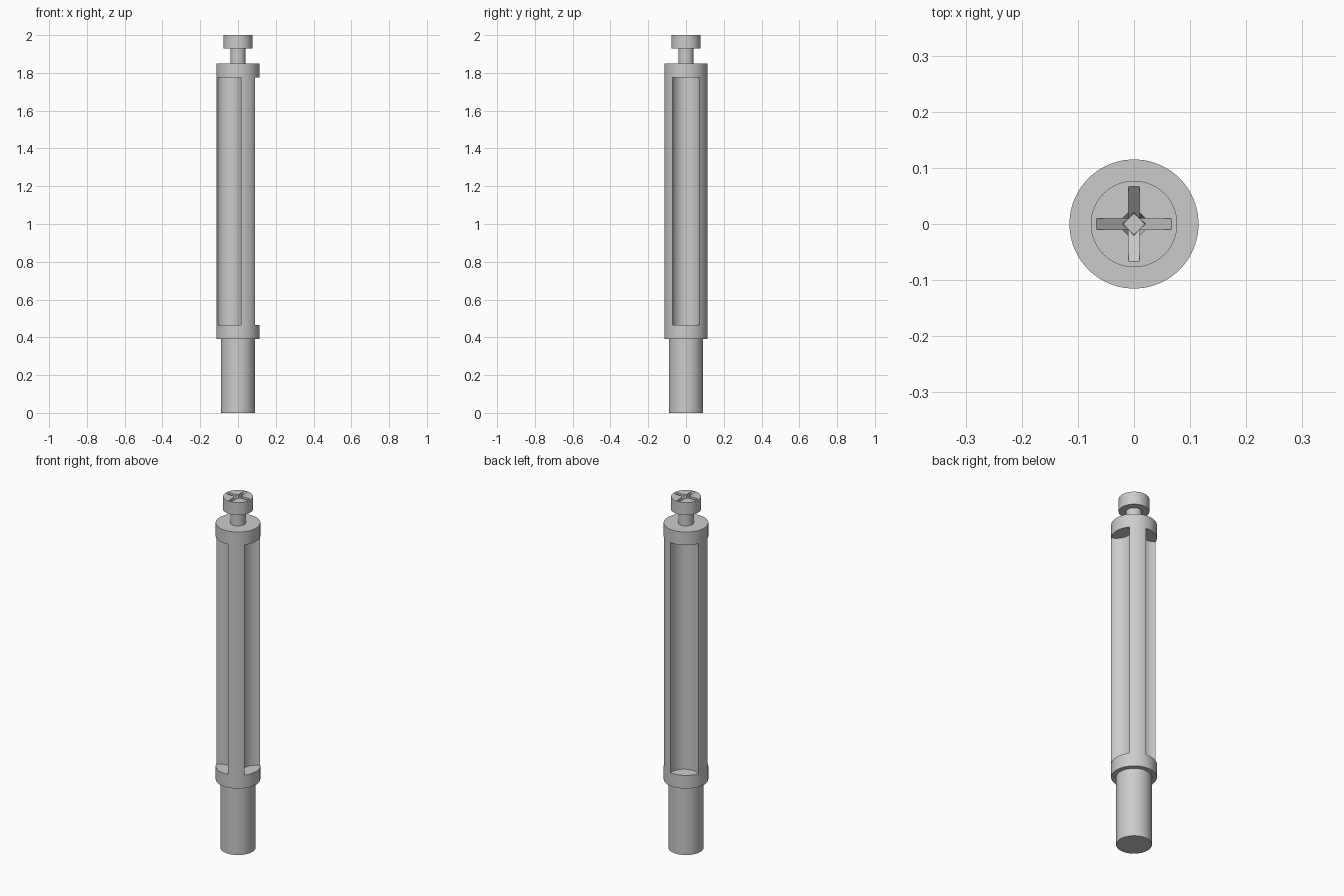
import bpy, bmesh, math

if "Cube" in bpy.data.objects:
    bpy.data.objects.remove(bpy.data.objects["Cube"])

SEG = 96


def make_object(name, bm):
    bmesh.ops.recalc_face_normals(bm, faces=bm.faces)
    mesh = bpy.data.meshes.new(name)
    bm.to_mesh(mesh)
    bm.free()
    obj = bpy.data.objects.new(name, mesh)
    bpy.context.collection.objects.link(obj)
    return obj


def lathe(name, profile):
    """Closed solid of revolution from (radius, z) points, capped at both ends."""
    bm = bmesh.new()
    rings = [[bm.verts.new((r * math.cos(2 * math.pi * i / SEG),
                            r * math.sin(2 * math.pi * i / SEG), z))
              for i in range(SEG)] for r, z in profile]
    for a, b in zip(rings, rings[1:]):
        for i in range(SEG):
            j = (i + 1) % SEG
            bm.faces.new((a[i], a[j], b[j], b[i]))
    bm.faces.new(rings[0])
    bm.faces.new(rings[-1])
    return make_object(name, bm)


def frustum(name, bottom, top):
    """Solid between two matching polygons, each given as (points, z)."""
    bm = bmesh.new()
    a, b = [[bm.verts.new((x, y, z)) for x, y in pts] for pts, z in (bottom, top)]
    n = len(a)
    for i in range(n):
        j = (i + 1) % n
        bm.faces.new((a[i], a[j], b[j], b[i]))
    bm.faces.new(a)
    bm.faces.new(b)
    return make_object(name, bm)


def rect(x, y):
    return [(-x, -y), (x, -y), (x, y), (-x, y)]


def diamond(d):
    return [(-d, 0), (0, -d), (d, 0), (0, d)]


def cut(target, cutter):
    mod = target.modifiers.new("cut", 'BOOLEAN')
    mod.operation = 'DIFFERENCE'
    mod.solver = 'EXACT'
    mod.object = cutter
    bpy.context.view_layer.objects.active = target
    bpy.ops.object.modifier_apply(modifier=mod.name)
    bpy.data.objects.remove(cutter)


# Barrel: plain lower shank and wide body
barrel = lathe("barrel", [(0.09, 0), (0.09, 0.39), (0.115, 0.39), (0.115, 1.85)])

# Three round flutes between the end collars
for k in range(3):
    bm = bmesh.new()
    bmesh.ops.create_cone(bm, cap_ends=True, segments=SEG, radius1=0.0758,
                          radius2=0.0758, depth=1.31)
    a = math.radians(120 * k)
    bmesh.ops.translate(bm, verts=bm.verts,
                        vec=(0.115 * math.cos(a), 0.115 * math.sin(a), 1.12))
    cut(barrel, make_object("flute_cutter", bm))

# Screw: neck and head
screw = lathe("screw", [(0.04, 1.81), (0.04, 1.928), (0.077, 1.928), (0.077, 2.0)])

# Cross recess: two tapered slots and a small centre pit
FLOOR, OVER = 1.95, 2.01
cut(screw, frustum("slot_x", (rect(0.01, 0.01), FLOOR), (rect(0.0784, 0.01), OVER)))
cut(screw, frustum("slot_y", (rect(0.01, 0.01), FLOOR), (rect(0.01, 0.0784), OVER)))
cut(screw, frustum("pit", (diamond(0.019), FLOOR), (diamond(0.033), OVER)))

# Smooth round walls, crisp edges
for obj in (barrel, screw):
    bpy.ops.object.select_all(action='DESELECT')
    obj.select_set(True)
    bpy.context.view_layer.objects.active = obj
    bpy.ops.object.shade_smooth_by_angle(angle=math.radians(30))
